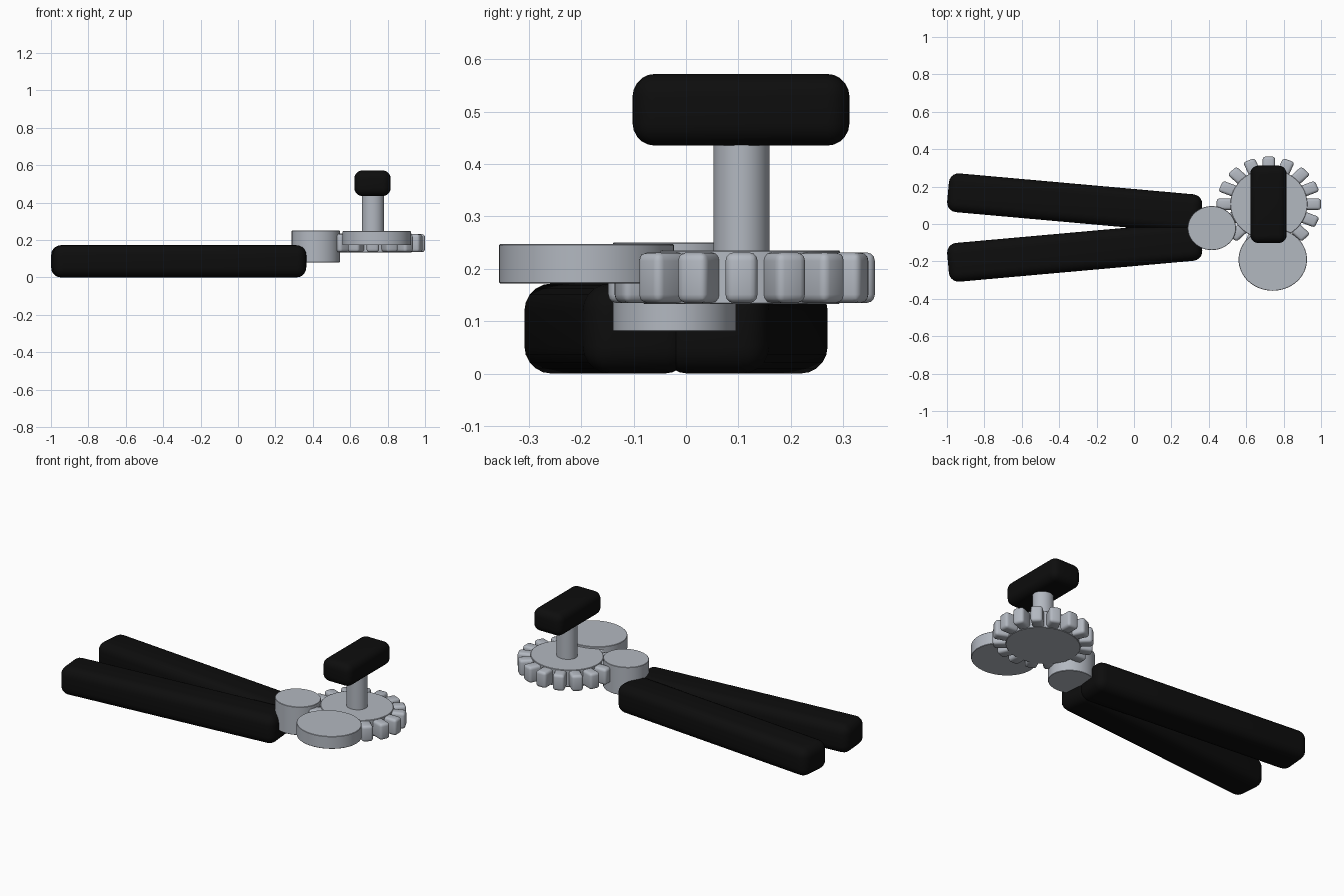
import bpy
import bmesh
from math import pi, radians
from mathutils import Matrix

cube = bpy.data.objects.get("Cube")
if cube:
    bpy.data.objects.remove(cube, do_unlink=True)


def make_material(name, colour):
    mat = bpy.data.materials.new(name)
    mat.use_nodes = True
    mat.diffuse_color = colour
    bsdf = next(n for n in mat.node_tree.nodes if n.type == 'BSDF_PRINCIPLED')
    bsdf.inputs["Base Color"].default_value = colour
    return mat


BLACK = make_material("black_grip", (0.004, 0.004, 0.004, 1))
STEEL = make_material("steel_grey", (0.45, 0.48, 0.53, 1))
SQUASH = 0.912  # all round parts are slightly narrower in y


def finish(bm, name, mat):
    mesh = bpy.data.meshes.new(name)
    bm.to_mesh(mesh)
    bm.free()
    mesh.materials.append(mat)
    obj = bpy.data.objects.new(name, mesh)
    bpy.context.collection.objects.link(obj)
    bpy.ops.object.select_all(action='DESELECT')
    obj.select_set(True)
    bpy.context.view_layer.objects.active = obj
    bpy.ops.object.shade_smooth_by_angle(angle=radians(35))
    return obj


def add_rounded_box(bm, size, radius, matrix, segments=5):
    part = bmesh.new()
    bmesh.ops.create_cube(part, size=1)
    bmesh.ops.scale(part, vec=size, verts=part.verts)
    bmesh.ops.bevel(part, geom=part.edges[:], offset=radius, segments=segments,
                    profile=0.5, affect='EDGES', clamp_overlap=True)
    part.transform(matrix)
    temp = bpy.data.meshes.new("temp")
    part.to_mesh(temp)
    part.free()
    bm.from_mesh(temp)
    bpy.data.meshes.remove(temp)


def rounded_box(name, size, radius, location, angle=0):
    bm = bmesh.new()
    add_rounded_box(bm, size, radius,
                    Matrix.Translation(location) @ Matrix.Rotation(angle, 4, 'Z'))
    return finish(bm, name, BLACK)


def disc(name, x, y, radius, bottom, top):
    bm = bmesh.new()
    bmesh.ops.create_cone(bm, cap_ends=True, segments=64, radius1=radius,
                          radius2=radius, depth=top - bottom)
    edges = [e for e in bm.edges if any(len(f.verts) > 4 for f in e.link_faces)]
    bmesh.ops.bevel(bm, geom=edges, offset=0.002, segments=1, affect='EDGES')
    bm.transform(Matrix.Translation((x, y, (top + bottom) / 2))
                 @ Matrix.Diagonal((1, SQUASH, 1, 1)))
    return finish(bm, name, STEEL)


# Two long handles spreading towards the free end
for side, label in ((1, "back"), (-1, "front")):
    rounded_box(label + "_handle", (1.36, 0.208, 0.172), 0.052,
                (-0.317, -0.019 + side * 0.13, 0.086), -side * radians(5.1))

# Pivot and cutting wheel
disc("pivot_drum", 0.416, -0.022, 0.129, 0.08, 0.25)
disc("cutting_wheel", 0.742, -0.19, 0.183, 0.172, 0.247)

# Feed gear with a ring of rounded teeth
GX, GY = 0.721, 0.106
disc("feed_gear", GX, GY, 0.206, 0.133, 0.235)
teeth = bmesh.new()
COUNT = 16
for i in range(COUNT):
    add_rounded_box(teeth, (0.11, 0.067, 0.096), 0.016,
                    Matrix.Translation((GX, GY, 0.183))
                    @ Matrix.Diagonal((1, SQUASH, 1, 1))
                    @ Matrix.Rotation(2 * pi * i / COUNT, 4, 'Z')
                    @ Matrix.Translation((0.224, 0, 0)), 3)
finish(teeth, "gear_teeth", STEEL)

# Turning key
disc("key_shaft", GX, GY, 0.059, 0.22, 0.45)
rounded_box("key_grip", (0.194, 0.414, 0.137), 0.043, (0.719, 0.105, 0.5035))
